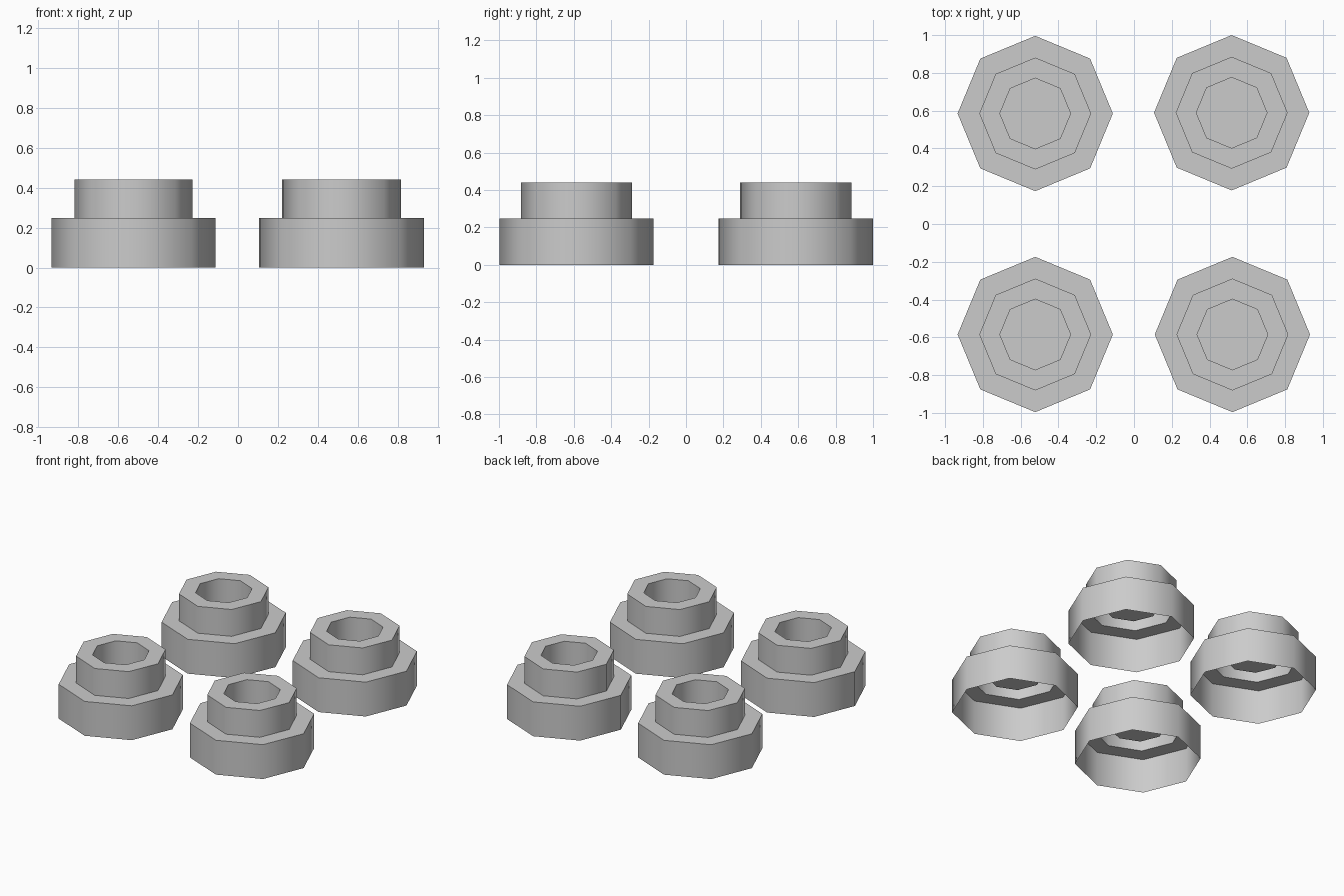
import bpy, bmesh, math

if "Cube" in bpy.data.objects:
    bpy.data.objects.remove(bpy.data.objects["Cube"], do_unlink=True)

SIDES = 8
# Profile (radius, height): open base, step, collar, rim, recess
PROFILE = [(0.411, 0), (0.411, 0.247), (0.296, 0.247),
           (0.296, 0.44), (0.187, 0.44), (0.187, 0.255)]
# Position of each stud
STUDS = {
    "front_right_stud": (-0.523, -0.585),
    "front_left_stud": (0.521, -0.585),
    "back_right_stud": (-0.523, 0.585),
    "back_left_stud": (0.517, 0.589),
}

grey = bpy.data.materials.new("plain_grey")
grey.use_nodes = True
colour = (0.6, 0.6, 0.6, 1)
grey.diffuse_color = colour
grey.node_tree.nodes["Principled BSDF"].inputs["Base Color"].default_value = colour


def ring(bm, radius, z):
    """One octagon with its corners on the axes."""
    step = math.tau / SIDES
    return [bm.verts.new((radius * math.cos(i * step), radius * math.sin(i * step), z))
            for i in range(SIDES)]


def stud_mesh():
    """Stepped thin shell, open below, with a floored recess on top."""
    bm = bmesh.new()
    rings = [ring(bm, r, z) for r, z in PROFILE]
    for low, high in zip(rings, rings[1:]):
        for i in range(SIDES):
            j = (i + 1) % SIDES
            bm.faces.new((low[i], low[j], high[j], high[i]))
    bm.faces.new(rings[-1])
    mesh = bpy.data.meshes.new("stepped_stud")
    bm.to_mesh(mesh)
    bm.free()
    mesh.materials.append(grey)
    return mesh


mesh = stud_mesh()
for name, (x, y) in STUDS.items():
    stud = bpy.data.objects.new(name, mesh)
    stud.location = (x, y, 0)
    bpy.context.collection.objects.link(stud)

# Round the walls, keep the steps crisp
bpy.ops.object.select_all(action='DESELECT')
stud.select_set(True)
bpy.context.view_layer.objects.active = stud
bpy.ops.object.shade_smooth_by_angle(angle=math.radians(60))
